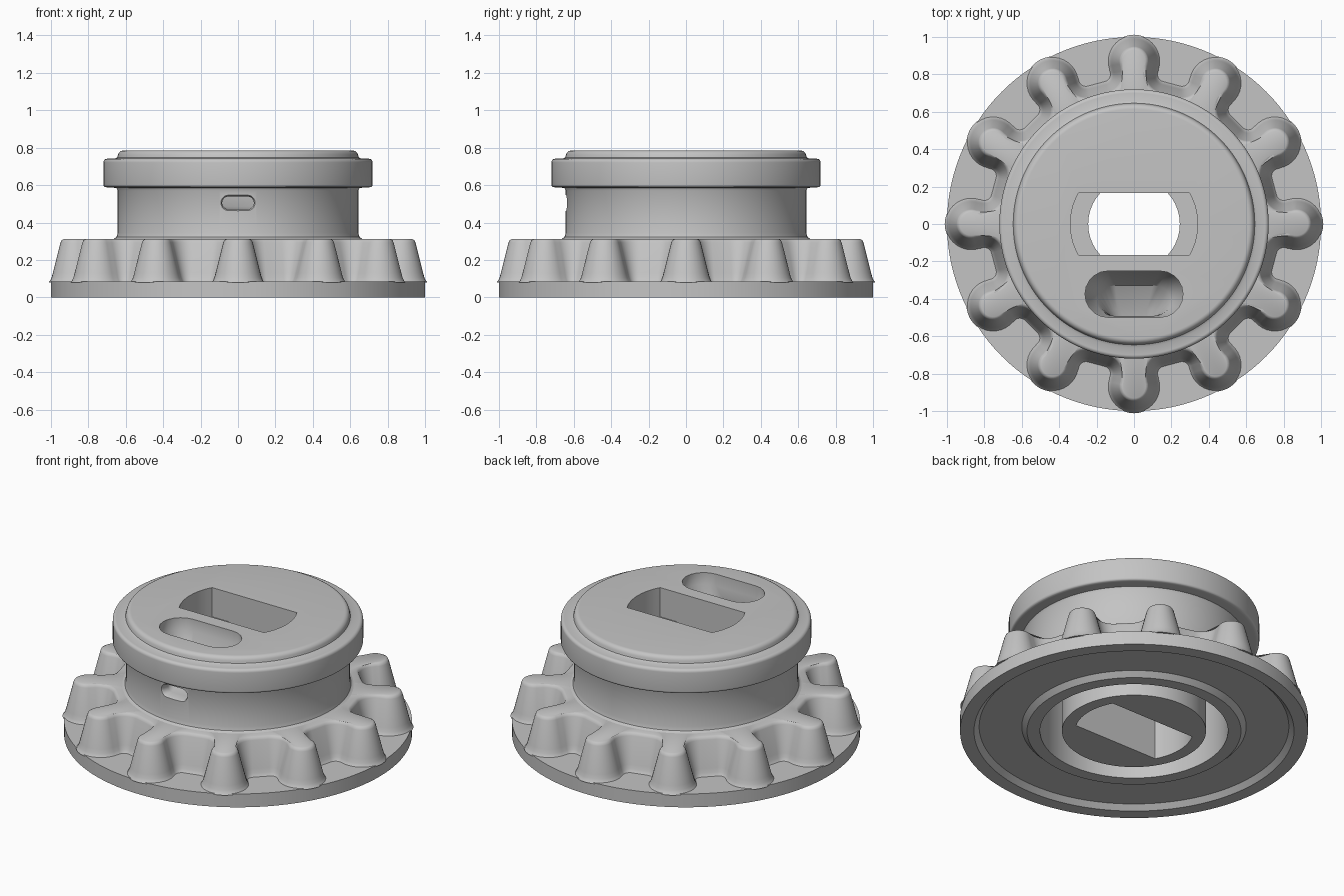
import bpy, bmesh
from math import sin, cos, pi, radians, asin, hypot

cube = bpy.data.objects.get("Cube")
if cube:
    bpy.data.objects.remove(cube)

grey = bpy.data.materials.new("plain grey")
grey.use_nodes = True
colour = (0.55, 0.55, 0.55, 1)
grey.diffuse_color = colour
grey.node_tree.nodes["Principled BSDF"].inputs["Base Color"].default_value = colour


def loft(name, loops, cyclic=False):
    """Skin equal-length loops; cap the ends unless the strip is cyclic."""
    bm = bmesh.new()
    rings = [[bm.verts.new(p) for p in loop] for loop in loops]
    n = len(rings[0])
    pairs = list(zip(rings, rings[1:]))
    if cyclic:
        pairs.append((rings[-1], rings[0]))
    else:
        bm.faces.new(rings[0])
        bm.faces.new(rings[-1])
    for a, b in pairs:
        for i in range(n):
            j = (i + 1) % n
            bm.faces.new((a[i], a[j], b[j], b[i]))
    bmesh.ops.recalc_face_normals(bm, faces=bm.faces)
    mesh = bpy.data.meshes.new(name)
    bm.to_mesh(mesh)
    bm.free()
    ob = bpy.data.objects.new(name, mesh)
    ob.data.materials.append(grey)
    bpy.context.collection.objects.link(ob)
    return ob


def circle(r, z, n=120):
    return [(r * cos(2 * pi * i / n), r * sin(2 * pi * i / n), z) for i in range(n)]


def arc(cx, cy, r, start, end, steps):
    return [(cx + r * cos(radians(start + (end - start) * i / steps)),
             cy + r * sin(radians(start + (end - start) * i / steps)))
            for i in range(steps + 1)]


def activate(ob):
    bpy.ops.object.select_all(action='DESELECT')
    ob.select_set(True)
    bpy.context.view_layer.objects.active = ob


def cut(ob, cutter):
    cutter.hide_render = True
    mod = ob.modifiers.new("cut", 'BOOLEAN')
    mod.operation = 'DIFFERENCE'
    mod.solver = 'EXACT'
    mod.object = cutter
    activate(ob)
    bpy.ops.object.modifier_apply(modifier=mod.name)
    bpy.data.objects.remove(cutter)


# Turned body: underside boss, groove, base disc, neck, flange and cap
profile = [(0.414, 0), (0.414, 0.4), (0.54, 0.4), (0.54, 0), (0.615, 0),
           (0.645, 0.03), (0.89, 0.03), (0.92, 0), (1, 0), (1, 0.085),
           (0.69, 0.085), (0.69, 0.31), (0.665, 0.312), (0.65, 0.322),
           (0.643, 0.345), (0.643, 0.57), (0.65, 0.585), (0.7, 0.588)]
profile += arc(0.705, 0.603, 0.015, -60, 0, 4)
profile += arc(0.7, 0.721, 0.02, 0, 90, 5)
profile += [(0.66, 0.741), (0.646, 0.748)]
profile += arc(0.613, 0.755, 0.03, 10, 90, 6)
body = loft("body", [circle(r, z) for r, z in profile])


# Central stepped keyway: wide at both ends, narrow between
def flatted_round(r, z, flat=0.165):
    a = asin(flat / r) * 180 / pi
    pts = arc(0, 0, r, -a, a, 10) + arc(0, 0, r, 180 - a, 180 + a, 10)
    return [(x, y, z) for x, y in pts]


for r, low, high in ((0.245, -0.1, 1), (0.34, 0.6, 1), (0.34, -0.1, 0.25)):
    cut(body, loft("keyway_cutter", [flatted_round(r, low), flatted_round(r, high)]))


# Curved passage from the oblong top pocket to the slot in the neck
def oblong(y, z, tilt, half_w, half_t):
    e = half_w - half_t
    pts = arc(e, 0, half_t, -90, 90, 10) + arc(-e, 0, half_t, 90, 270, 10)
    t = radians(tilt)
    return [(u, y + v * cos(t), z + v * sin(t)) for u, v in pts]


stations = [(-0.375, 0.85, 0, 0.262, 0.124), (-0.375, 0.71, 0, 0.262, 0.124),
            (-0.41, 0.61, -35, 0.2, 0.1), (-0.48, 0.54, -65, 0.13, 0.06),
            (-0.58, 0.505, -90, 0.085, 0.034), (-0.625, 0.505, -90, 0.085, 0.034),
            (-0.66, 0.505, -90, 0.105, 0.05)]
cut(body, loft("passage_cutter", [oblong(*s) for s in stations]))

# Toothed ring: twelve tapered lobes with rounded valleys
half = arc(0.87, 0, 0.075, 0, 112, 10) + arc(0.8, 0.165, 0.102, 290, 196, 9)
tooth = [(x, -y) for x, y in reversed(half[1:])] + half
outline = []
for k in range(12):
    c, s = cos(k * pi / 6), sin(k * pi / 6)
    outline += [(x * c - y * s, x * s + y * c) for x, y in tooth]


def offset_outline(d, z):
    loop, n = [], len(outline)
    for i, (x, y) in enumerate(outline):
        (x0, y0), (x1, y1) = outline[i - 1], outline[(i + 1) % n]
        tx, ty = x1 - x0, y1 - y0
        l = hypot(tx, ty)
        loop.append((x + d * ty / l, y - d * tx / l, z))
    return loop


def inner_loop(r, z):
    n = len(outline)
    start = -radians(15) + pi / n
    return [(r * cos(start + 2 * pi * i / n), r * sin(start + 2 * pi * i / n), z)
            for i in range(n)]


levels = [(0.067, 0.08), (0.06, 0.088), (0.052, 0.105), (0.045, 0.13),
          (0.004, 0.292), (-0.002, 0.305), (-0.014, 0.312)]
ring = [inner_loop(0.62, 0.08)] + [offset_outline(d, z) for d, z in levels]
ring.append(inner_loop(0.62, 0.312))
teeth = loft("toothed_ring", ring, cyclic=True)

for ob in (body, teeth):
    activate(ob)
    bpy.ops.object.shade_smooth_by_angle(angle=radians(35))
